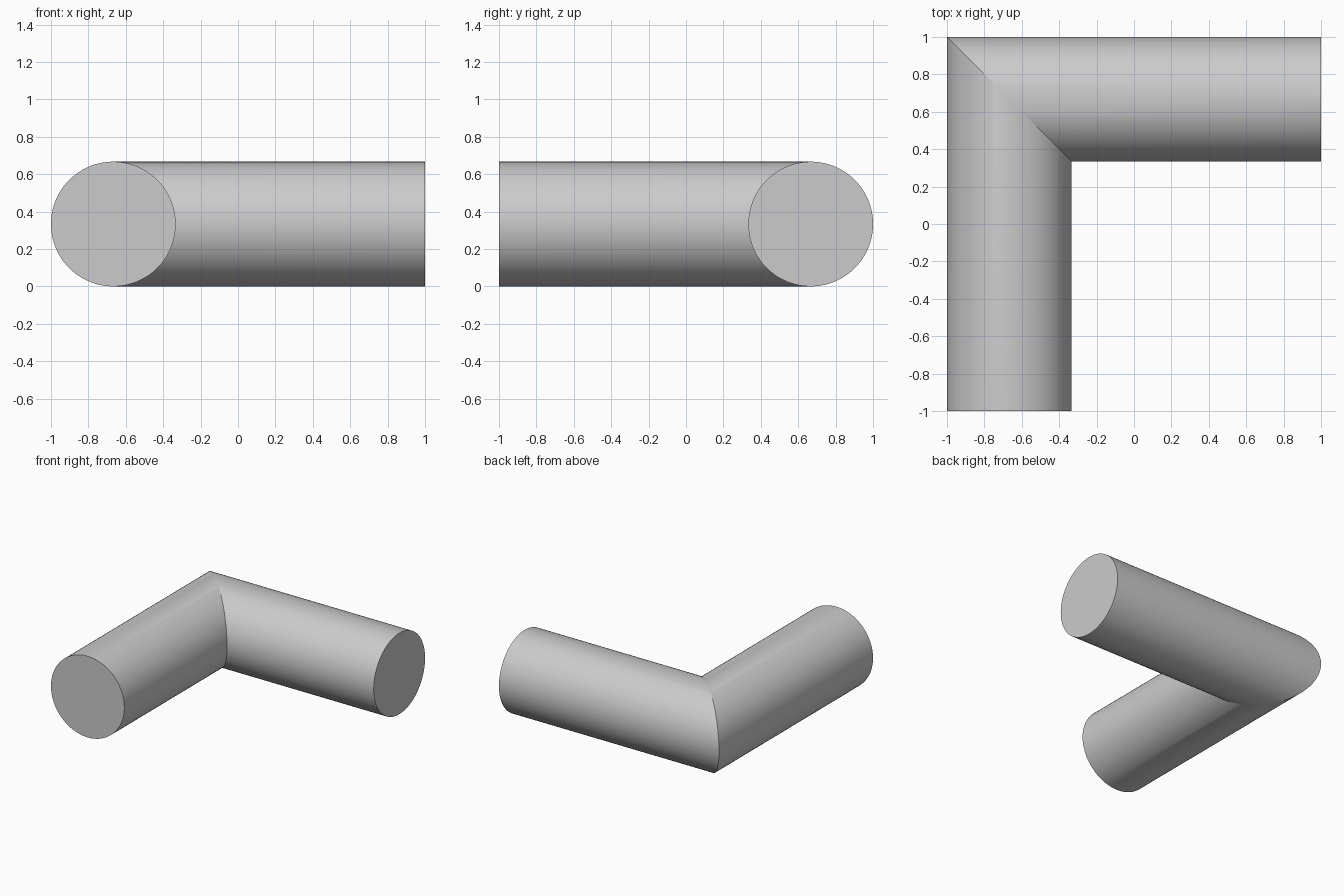
import bpy, bmesh, math

if "Cube" in bpy.data.objects:
    bpy.data.objects.remove(bpy.data.objects["Cube"])

R = 1 / 3          # pipe radius
AX = 1 - R         # distance of each pipe axis from the centre
SIDES = 128

# Mitred elbow: one circular section swept from front end, via the 45 degree joint, to right end
bm = bmesh.new()
rings = [[], [], []]
for i in range(SIDES):
    a = 2 * math.pi * i / SIDES
    u, z = R * math.cos(a), R + R * math.sin(a)
    points = [(-AX - u, -1, z), (-AX - u, AX + u, z), (1, AX + u, z)]
    for ring, p in zip(rings, points):
        ring.append(bm.verts.new(p))

# Pipe walls
for r0, r1 in zip(rings, rings[1:]):
    for i in range(SIDES):
        j = (i + 1) % SIDES
        bm.faces.new((r0[i], r0[j], r1[j], r1[i]))

# Flat end caps
bm.faces.new(rings[0])
bm.faces.new(rings[2])
bmesh.ops.recalc_face_normals(bm, faces=bm.faces)

mesh = bpy.data.meshes.new("pipe_elbow")
bm.to_mesh(mesh)
bm.free()
elbow = bpy.data.objects.new("pipe_elbow", mesh)
bpy.context.collection.objects.link(elbow)

# Smooth walls, sharp caps and joint
bpy.context.view_layer.objects.active = elbow
elbow.select_set(True)
bpy.ops.object.shade_smooth_by_angle(angle=math.radians(20))
